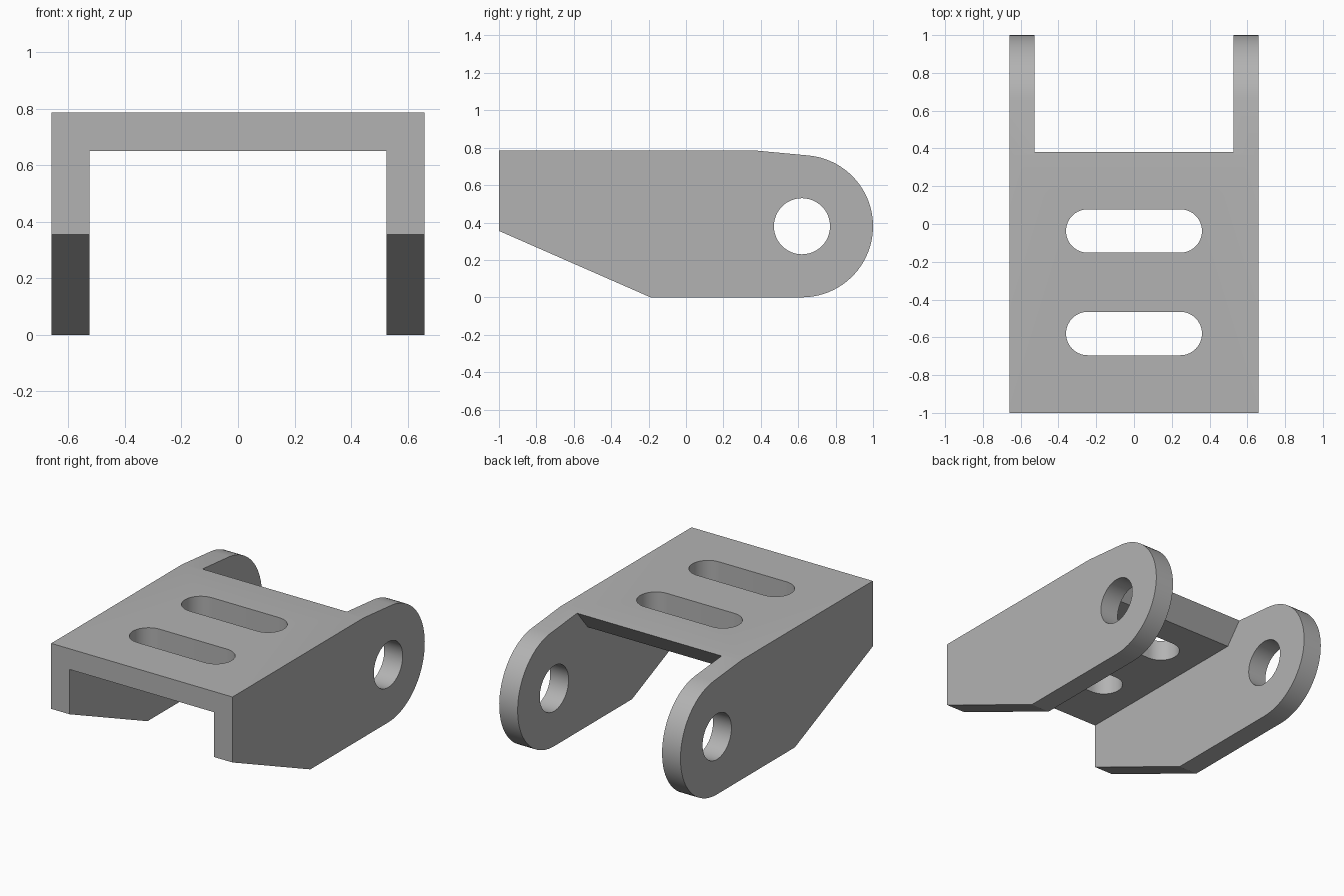
import bpy, bmesh
from math import pi, sin, cos, radians
from mathutils import Vector

if "Cube" in bpy.data.objects:
    bpy.data.objects.remove(bpy.data.objects["Cube"])

HALF_WIDTH, INNER = 0.66, 0.526
TOP, PLATE_BOTTOM = 0.786, 0.65
PIN_Y, PIN_Z, LUG_R, HOLE_R = 0.62, 0.38, 0.38, 0.15

grey = bpy.data.materials.new("plain grey")
grey.use_nodes = True
colour = (0.45, 0.45, 0.45, 1)
grey.diffuse_color = colour
grey.node_tree.nodes["Principled BSDF"].inputs["Base Color"].default_value = colour


def arc(cx, cy, r, start, end, steps):
    """Points on an arc, angles in degrees."""
    angles = [radians(start + (end - start) * i / steps) for i in range(steps + 1)]
    return [(cx + r * cos(a), cy + r * sin(a)) for a in angles]


def prism(name, outline, low, high, axis):
    """Extrude a closed outline along x (outline in y, z) or z (outline in x, y)."""
    bm = bmesh.new()
    place = (lambda p: (low, *p)) if axis == "x" else (lambda p: (*p, low))
    face = bm.faces.new([bm.verts.new(place(p)) for p in outline])
    moved = bmesh.ops.extrude_face_region(bm, geom=[face])["geom"]
    shift = Vector((high - low, 0, 0) if axis == "x" else (0, 0, high - low))
    bmesh.ops.translate(bm, vec=shift,
                        verts=[v for v in moved if isinstance(v, bmesh.types.BMVert)])
    bmesh.ops.recalc_face_normals(bm, faces=bm.faces)
    mesh = bpy.data.meshes.new(name)
    bm.to_mesh(mesh)
    bm.free()
    mesh.materials.append(grey)
    obj = bpy.data.objects.new(name, mesh)
    bpy.context.collection.objects.link(obj)
    return obj


def cut(target, cutter):
    """Subtract the cutter, then discard it."""
    cutter.hide_render = True
    mod = target.modifiers.new("cut", "BOOLEAN")
    mod.operation, mod.solver, mod.object = "DIFFERENCE", "EXACT", cutter
    bpy.context.view_layer.objects.active = target
    bpy.ops.object.modifier_apply(modifier=mod.name)
    bpy.data.objects.remove(cutter)


# Side silhouette with rounded lug, extruded over the full width
side = [(-1, 0.355), (-0.19, 0)] + arc(PIN_Y, PIN_Z, LUG_R, -90, 84, 40) + [(0.36, TOP), (-1, TOP)]
bracket = prism("clevis_bracket", side, -HALF_WIDTH, HALF_WIDTH, "x")

# Channel between the side plates, with the undercut rear edge of the top plate
slope = (0.783 - PLATE_BOTTOM) / 0.11
channel = [(-1.2, -0.2), (1.2, -0.2), (1.2, 1), (0.38 + (1 - 0.783) / slope, 1),
           (0.38, 0.783), (0.27, PLATE_BOTTOM), (-1.2, PLATE_BOTTOM)]
cut(bracket, prism("channel_cutter", channel, -INNER, INNER, "x"))

# Pin hole through both lugs
cut(bracket, prism("pin_hole_cutter", arc(PIN_Y, PIN_Z, HOLE_R, 0, 352.5, 47), -1, 1, "x"))

# Two round-ended slots in the top plate
for y in (-0.037, -0.58):
    r, end = 0.115, 0.36 - 0.115
    slot = arc(end, y, r, -90, 90, 20) + arc(-end, y, r, 90, 270, 20)
    cut(bracket, prism("slot_cutter", slot, 0.5, 1, "z"))

# Smooth curved walls, sharp edges elsewhere
bpy.ops.object.select_all(action="DESELECT")
bracket.select_set(True)
bpy.context.view_layer.objects.active = bracket
bpy.ops.object.shade_smooth_by_angle(angle=radians(20))
